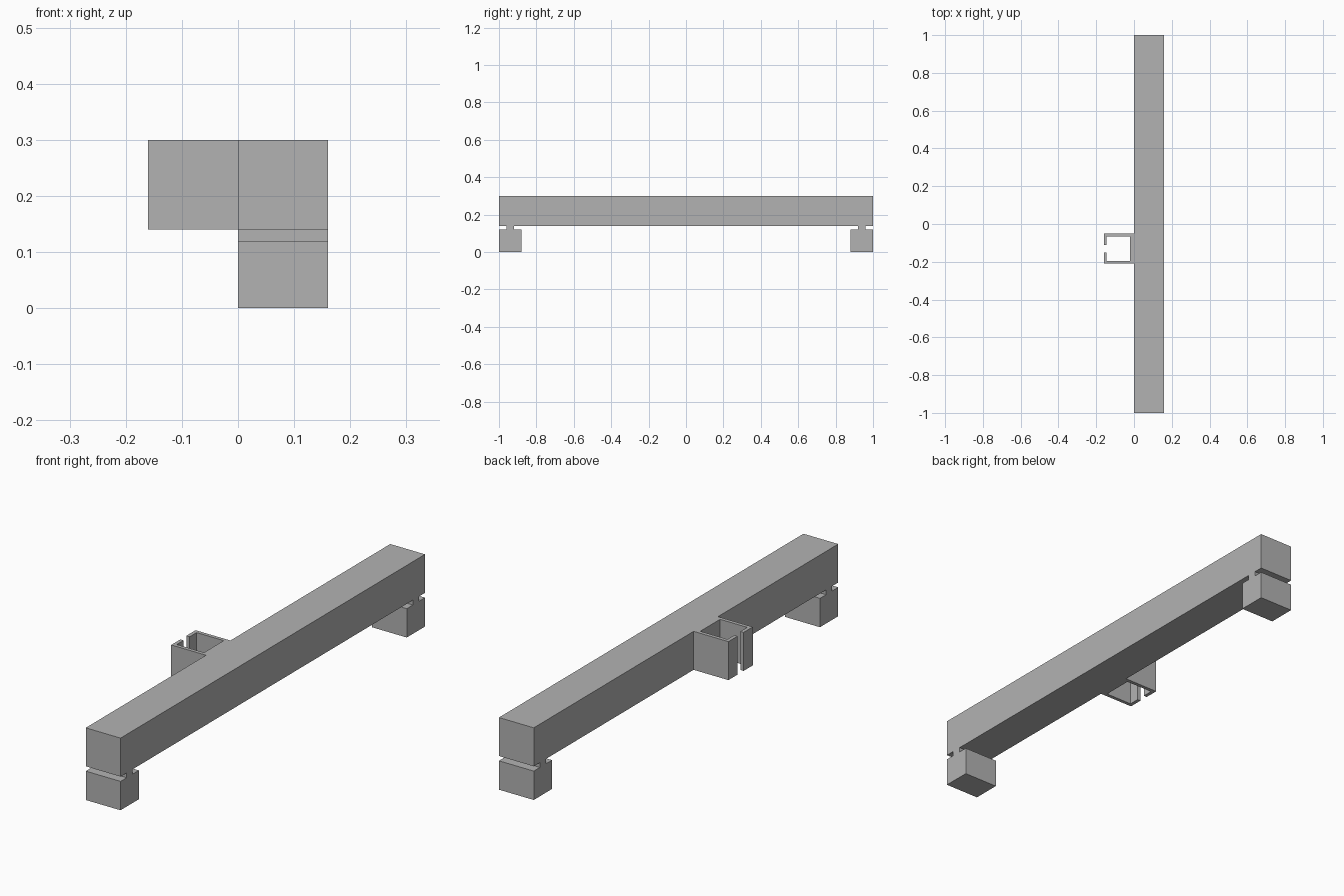
import bpy
import bmesh
from mathutils import Vector

cube = bpy.data.objects.get("Cube")
if cube:
    bpy.data.objects.remove(cube, do_unlink=True)

# Single plain grey finish
grey = bpy.data.materials.new("plain_grey")
grey.use_nodes = True
colour = (0.45, 0.45, 0.45, 1)
grey.diffuse_color = colour
grey.node_tree.nodes["Principled BSDF"].inputs["Base Color"].default_value = colour


def extrude_profile(name, points, direction):
    """Make a flat-sided solid by sweeping a closed profile along a vector."""
    bm = bmesh.new()
    face = bm.faces.new([bm.verts.new(p) for p in points])
    swept = bmesh.ops.extrude_face_region(bm, geom=[face], use_keep_orig=True)
    verts = [g for g in swept["geom"] if isinstance(g, bmesh.types.BMVert)]
    bmesh.ops.translate(bm, verts=verts, vec=Vector(direction))
    bmesh.ops.recalc_face_normals(bm, faces=bm.faces)
    mesh = bpy.data.meshes.new(name)
    bm.to_mesh(mesh)
    bm.free()
    mesh.materials.append(grey)
    obj = bpy.data.objects.new(name, mesh)
    bpy.context.collection.objects.link(obj)
    return obj


WIDTH = 0.16
BEAM_BOTTOM, BEAM_TOP = 0.14, 0.30

# Long beam
beam = [(0, -1, BEAM_BOTTOM), (0, 1, BEAM_BOTTOM), (0, 1, BEAM_TOP), (0, -1, BEAM_TOP)]
extrude_profile("beam", beam, (WIDTH, 0, 0))

# Foot blocks with a narrow neck up to the beam, one at each end
foot = [(0.88, 0), (1, 0), (1, 0.12), (0.96, 0.12),
        (0.96, BEAM_BOTTOM), (0.92, BEAM_BOTTOM), (0.92, 0.12), (0.88, 0.12)]
for name, side in (("front_foot", -1), ("back_foot", 1)):
    extrude_profile(name, [(0, side * y, z) for y, z in foot], (WIDTH, 0, 0))

# C-shaped side channel, with its slot facing away from the beam
CENTRE, HALF, WALL, SLOT = -0.13, 0.08, 0.015, 0.02
inner = HALF - WALL
half = [(-WIDTH, SLOT), (-WIDTH, HALF), (0, HALF)]
inside = [(-0.02, inner), (WALL - WIDTH, inner), (WALL - WIDTH, SLOT)]
outer_path = half + [(x, -y) for x, y in reversed(half)]
inner_path = [(x, -y) for x, y in reversed(inside)] + inside
channel = [(x, CENTRE + y, BEAM_BOTTOM) for x, y in outer_path + inner_path]
extrude_profile("side_channel", channel, (0, 0, BEAM_TOP - BEAM_BOTTOM))
